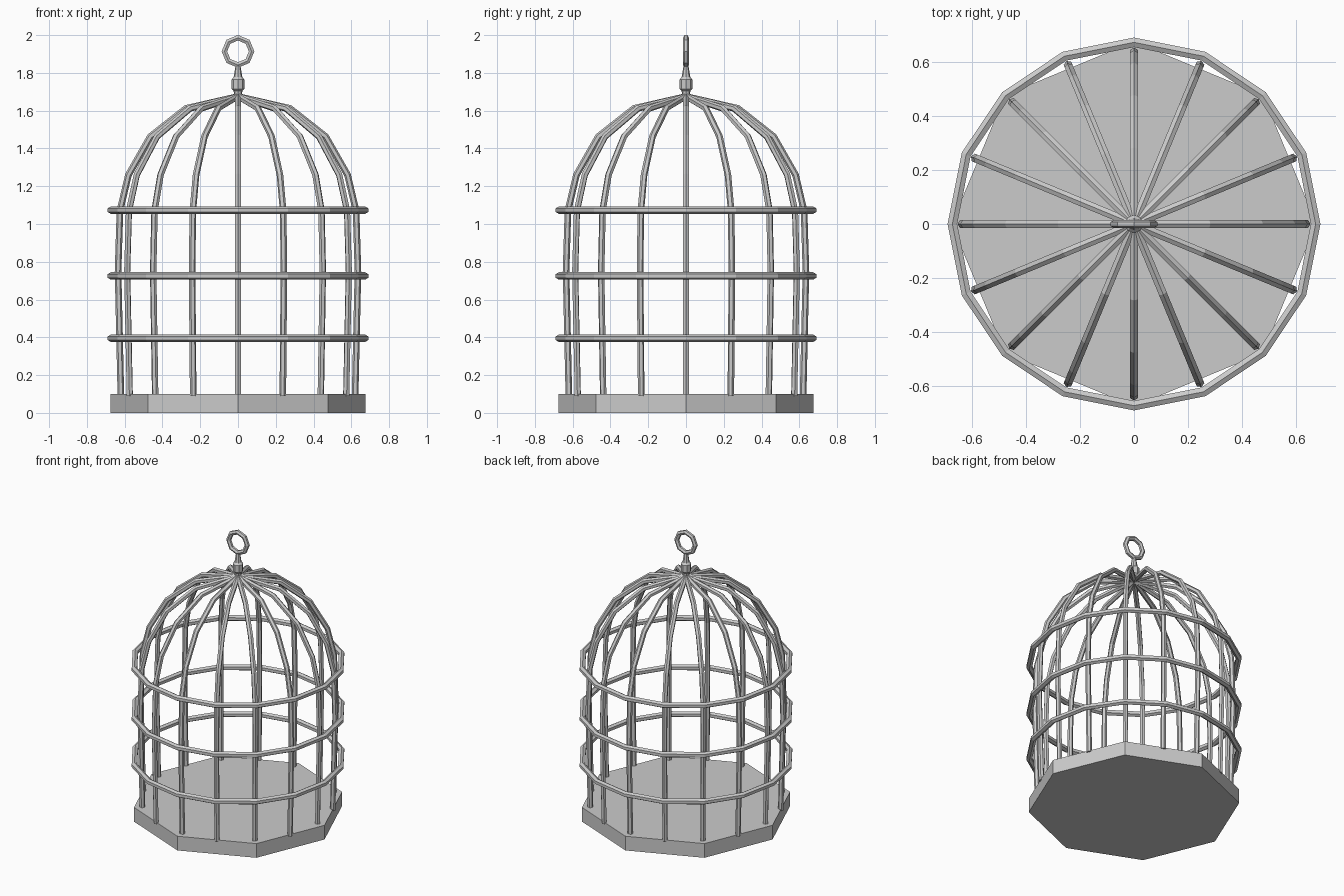
import bpy, bmesh
from math import sin, cos, pi, tau
from mathutils import Vector, Matrix

if "Cube" in bpy.data.objects:
    bpy.data.objects.remove(bpy.data.objects["Cube"])


def finish(bm, name):
    bmesh.ops.recalc_face_normals(bm, faces=bm.faces)
    me = bpy.data.meshes.new(name)
    bm.to_mesh(me)
    bm.free()
    ob = bpy.data.objects.new(name, me)
    bpy.context.collection.objects.link(ob)
    return ob


def sweep(bm, path, plane, r, phase, closed, sides=6):
    """Mitred low-poly tube along a path lying in a plane with the given normal."""
    pts = [Vector(p) for p in path]
    b = Vector(plane)
    n = len(pts)
    rings = []
    for i, p in enumerate(pts):
        prev = pts[i - 1] if (i or closed) else None
        nxt = pts[(i + 1) % n] if (i < n - 1 or closed) else None
        d0 = (p - prev).normalized() if prev else (nxt - p).normalized()
        d1 = (nxt - p).normalized() if nxt else d0
        t = (d0 + d1).normalized()
        side = t.cross(b) / t.dot(d1)
        rings.append([bm.verts.new(p + r * (cos(a) * side + sin(a) * b))
                      for a in (phase + tau * k / sides for k in range(sides))])
    for i in range(n if closed else n - 1):
        A, B = rings[i], rings[(i + 1) % n]
        for k in range(sides):
            j = (k + 1) % sides
            bm.faces.new((A[k], A[j], B[j], B[k]))
    if not closed:
        bm.faces.new(rings[0])
        bm.faces.new(rings[-1])


def lathe(name, profile, sides):
    """Closed solid of revolution from (radius, z) points."""
    bm = bmesh.new()
    rings = [[bm.verts.new((r * cos(tau * k / sides), r * sin(tau * k / sides), z))
              for k in range(sides)] for r, z in profile]
    for A, B in zip(rings, rings[1:]):
        for k in range(sides):
            j = (k + 1) % sides
            bm.faces.new((A[k], A[j], B[j], B[k]))
    bm.faces.new(rings[0])
    bm.faces.new(rings[-1])
    return finish(bm, name)


# Octagonal floor
lathe("base", [(0.675, 0), (0.675, 0.1)], 8)

# Sixteen bars curving into the dome
bar_path = [(0.62, 0.09), (0.635, 0.75), (0.625, 1.07), (0.58, 1.26),
            (0.464, 1.463), (0.275, 1.612), (0.0, 1.675)]
bm = bmesh.new()
for i in range(16):
    rot = Matrix.Rotation(tau * i / 16, 3, 'Z')
    sweep(bm, [rot @ Vector((r, 0, z)) for r, z in bar_path],
          rot @ Vector((0, 1, 0)), 0.0175, 0, False)
finish(bm, "bars")

# Three horizontal hoops
for name, z in (("lower_hoop", 0.395), ("middle_hoop", 0.725), ("upper_hoop", 1.073)):
    bm = bmesh.new()
    sweep(bm, [(0.672 * cos(tau * k / 16), 0.672 * sin(tau * k / 16), z) for k in range(16)],
          (0, 0, 1), 0.02, pi / 2, True)
    finish(bm, name)

# Collar and tapered neck on top
lathe("finial", [(0.02, 1.67), (0.023, 1.705), (0.034, 1.715), (0.034, 1.765),
                 (0.023, 1.777), (0.012, 1.845)], 8)

# Hanging ring
bm = bmesh.new()
sweep(bm, [(0.072 * cos(tau * k / 8), 0, 1.914 + 0.072 * sin(tau * k / 8)) for k in range(8)],
      (0, 1, 0), 0.0155, pi / 2, True)
finish(bm, "hanging_ring")
